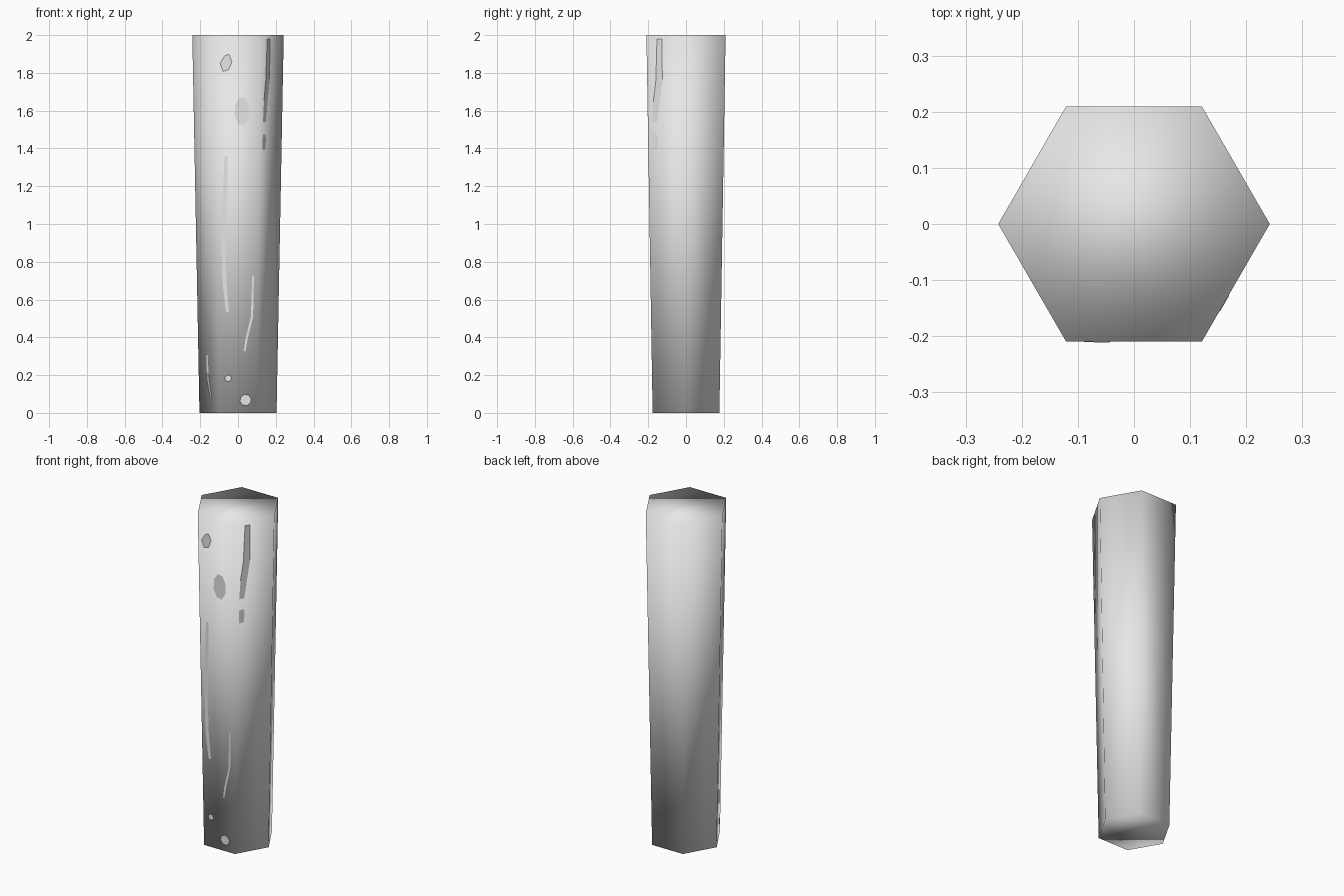
import bpy, bmesh, math

if "Cube" in bpy.data.objects:
    bpy.data.objects.remove(bpy.data.objects["Cube"], do_unlink=True)

HEIGHT, BASE_R, TOP_R = 2.0, 0.204, 0.242
LIFT = 0.003

stone = bpy.data.materials.new("grey stone")
stone.use_nodes = True
GREY = (0.8, 0.8, 0.8, 1)
stone.diffuse_color = GREY
stone.node_tree.nodes["Principled BSDF"].inputs["Base Color"].default_value = GREY


def surface(x, z):
    """Point just in front of the tapered column at a given x and z."""
    r = BASE_R + (TOP_R - BASE_R) * z / HEIGHT
    y = min(math.sqrt(3) / 2 * r, math.sqrt(3) * (r - abs(x)))
    return (x, -y - LIFT, z)


def plate(name, polygons):
    """Thin surface mark made of outlines laid on the column."""
    bm = bmesh.new()
    for outline in polygons:
        face = bm.faces.new([bm.verts.new(surface(x, z)) for x, z in outline])
        face.normal_update()
        if face.normal.y > 0:
            face.normal_flip()
    bmesh.ops.remove_doubles(bm, verts=bm.verts, dist=0.0001)
    mesh = bpy.data.meshes.new(name)
    bm.to_mesh(mesh)
    bm.free()
    mesh.materials.append(stone)
    bpy.context.collection.objects.link(bpy.data.objects.new(name, mesh))


def crack(name, path, half):
    """Narrow strip along a path, tapering slightly to its ends."""
    last = len(path) - 1
    w = [half * (0.75 if i in (0, last) else 1) for i in range(last + 1)]
    plate(name, [[(path[i][0] - w[i], path[i][1]), (path[i + 1][0] - w[i + 1], path[i + 1][1]),
                  (path[i + 1][0] + w[i + 1], path[i + 1][1]), (path[i][0] + w[i], path[i][1])]
                 for i in range(last)])


def chip(name, x, z, rx, rz, sides, turn=0.0):
    """Small rounded chip mark."""
    angles = [turn + math.tau * i / sides for i in range(sides)]
    plate(name, [[(x + rx * math.cos(a), z + rz * math.sin(a)) for a in angles]])


# Tapered six-sided column, smooth all over
bpy.ops.mesh.primitive_cone_add(vertices=6, radius1=BASE_R, radius2=TOP_R, depth=HEIGHT,
                                end_fill_type='NGON', location=(0, 0, HEIGHT / 2),
                                rotation=(0, 0, math.pi / 6))
column = bpy.context.object
column.name = "column"
bpy.ops.object.transform_apply(location=True, rotation=True, scale=True)
bpy.ops.object.shade_smooth()
column.data.materials.append(stone)

# Cracks on the front and neighbouring faces
crack("upper_left_crack", [(.162, 1.98), (.157, 1.76), (.148, 1.66), (.14, 1.54)], .010)
crack("short_crack", [(.139, 1.475), (.139, 1.44), (.137, 1.395)], .009)
crack("long_crack", [(-.063, 1.36), (-.069, 1.18), (-.077, .92), (-.072, .70), (-.056, .535)], .011)
crack("thin_crack", [(.08, .725), (.074, .51), (.045, .39), (.035, .325)], .006)
crack("lower_right_crack", [(-.164, .307), (-.159, .175), (-.143, .08)], .005)

# Chips on the front face
plate("upper_chip", [[(-.095, 1.85), (-.069, 1.892), (-.048, 1.898),
                      (-.032, 1.86), (-.048, 1.818), (-.079, 1.807)]])
chip("large_chip", .022, 1.597, .042, .077, 8, 0.3)
chip("small_chip", -.052, .183, .018, .018, 7)
chip("bottom_chip", .04, .068, .03, .03, 8, 0.2)
